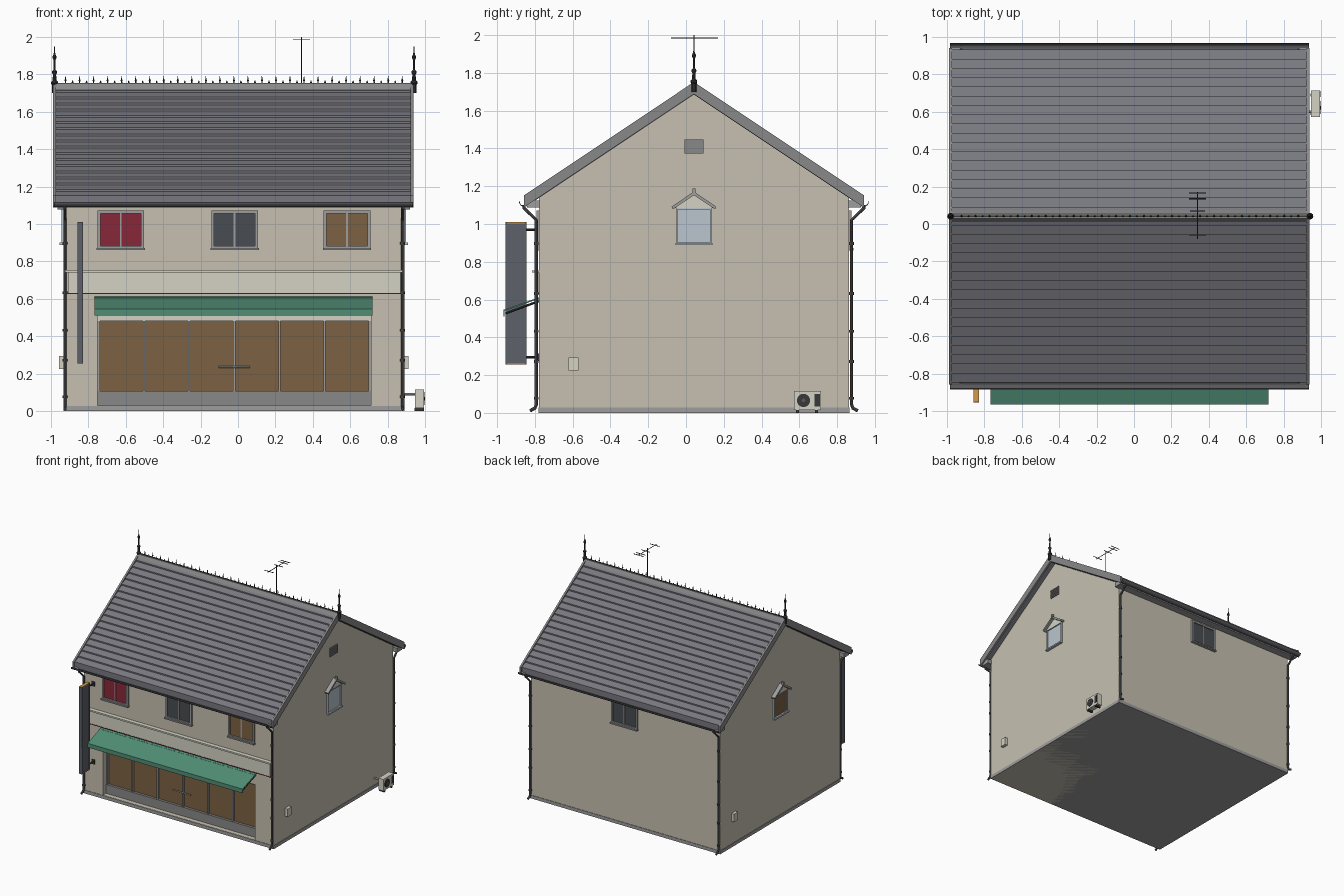
import bpy, bmesh, math
from mathutils import Vector

if "Cube" in bpy.data.objects:
    bpy.data.objects.remove(bpy.data.objects["Cube"])

C = 0.042                       # ridge line in y
X0, X1, Y0, Y1 = -0.93, 0.885, -0.778, 0.862   # wall faces
SLOPE = 0.667


def mat(name, r, g, b):
    m = bpy.data.materials.new(name)
    m.diffuse_color = (r, g, b, 1)
    m.use_nodes = True
    m.node_tree.nodes["Principled BSDF"].inputs["Base Color"].default_value = m.diffuse_color
    return m


WALL = mat("render_wall", 0.57, 0.53, 0.44)
CREAM = mat("cream", 0.66, 0.65, 0.55)
ROOF = mat("slate", 0.19, 0.19, 0.215)
TRIM = mat("trim_grey", 0.25, 0.25, 0.25)
FRAME = mat("frame_grey", 0.34, 0.34, 0.34)
DARK = mat("dark_iron", 0.04, 0.04, 0.045)
PIPE = mat("pipe_grey", 0.10, 0.10, 0.11)
GREEN = mat("awning_green", 0.08, 0.27, 0.18)
RED = mat("red", 0.25, 0.02, 0.04)
BROWN = mat("lit_brown", 0.20, 0.12, 0.055)
GLASS = mat("dark_glass", 0.065, 0.075, 0.085)
PALE = mat("pale_glass", 0.50, 0.56, 0.62)
SIGN = mat("sign_slate", 0.11, 0.12, 0.14)
ORANGE = mat("sign_edge", 0.65, 0.33, 0.07)


def finish(name, bm, m, smooth=False):
    bmesh.ops.recalc_face_normals(bm, faces=bm.faces)
    me = bpy.data.meshes.new(name)
    bm.to_mesh(me)
    bm.free()
    o = bpy.data.objects.new(name, me)
    bpy.context.collection.objects.link(o)
    me.materials.append(m)
    if smooth:
        bpy.ops.object.select_all(action='DESELECT')
        o.select_set(True)
        bpy.context.view_layer.objects.active = o
        bpy.ops.object.shade_smooth_by_angle()
    return o


def box(name, x0, x1, y0, y1, z0, z1, m):
    bm = bmesh.new()
    bmesh.ops.create_cube(bm, size=1)
    for v in bm.verts:
        v.co = ((x0 + x1) / 2 + v.co.x * (x1 - x0), (y0 + y1) / 2 + v.co.y * (y1 - y0),
                (z0 + z1) / 2 + v.co.z * (z1 - z0))
    return finish(name, bm, m)


def wbox(name, side, u0, u1, n0, n1, z0, z1, m):
    """Box placed on a wall: u along it, n outwards from it."""
    if side in ("front", "back"):
        a, b = (Y0 - n1, Y0 - n0) if side == "front" else (Y1 + n0, Y1 + n1)
        return box(name, u0, u1, a, b, z0, z1, m)
    a, b = (X0 - n1, X0 - n0) if side == "left" else (X1 + n0, X1 + n1)
    return box(name, a, b, u0, u1, z0, z1, m)


def prism(name, pts, x0, x1, m):
    """Extrude a (y, z) outline along x."""
    bm = bmesh.new()
    f = bm.faces.new([bm.verts.new((x0, y, z)) for y, z in pts])
    r = bmesh.ops.extrude_face_region(bm, geom=[f])
    vs = [g for g in r["geom"] if isinstance(g, bmesh.types.BMVert)]
    bmesh.ops.translate(bm, verts=vs, vec=(x1 - x0, 0, 0))
    return finish(name, bm, m)


def tube(name, paths, r, m, sides=8):
    """Round bars along polylines, mitred at the bends."""
    bm = bmesh.new()
    for path in paths:
        p = [Vector(q) for q in path]
        rings = []
        for i, q in enumerate(p):
            t = (p[min(i + 1, len(p) - 1)] - p[max(i - 1, 0)]).normalized()
            ref = Vector((1, 0, 0)) if abs(t.x) < 0.9 else Vector((0, 0, 1))
            a = t.cross(ref).normalized()
            b = t.cross(a)
            rings.append([bm.verts.new(q + r * (a * math.cos(k * math.tau / sides) + b * math.sin(k * math.tau / sides)))
                          for k in range(sides)])
        for g, h in zip(rings, rings[1:]):
            for k in range(sides):
                bm.faces.new((g[k], g[(k + 1) % sides], h[(k + 1) % sides], h[k]))
        bm.faces.new(rings[0])
        bm.faces.new(rings[-1])
    return finish(name, bm, m, True)


def lathe(name, prof, spots, m, sides=10):
    """Turn an (r, z) profile around a vertical axis at each spot."""
    bm = bmesh.new()
    for x, y in spots:
        rings = [[bm.verts.new((x + r * math.cos(k * math.tau / sides), y + r * math.sin(k * math.tau / sides), z))
                  for k in range(sides)] for r, z in prof]
        for g, h in zip(rings, rings[1:]):
            for k in range(sides):
                bm.faces.new((g[k], g[(k + 1) % sides], h[(k + 1) % sides], h[k]))
        bm.faces.new(rings[0])
        bm.faces.new(rings[-1])
    return finish(name, bm, m, True)


# walls with gables, shopfront recess cut out
ew = 1.70 - SLOPE * 0.82
walls = prism("walls", [(Y0, 0.0), (Y1, 0.0), (Y1, ew), (C, 1.70), (Y0, ew)], X0, X1, WALL)
cutter = box("shop_cutter", -0.75, 0.71, Y0 - 0.1, Y0 + 0.07, 0.03, 0.51, WALL)
mod = walls.modifiers.new("recess", 'BOOLEAN')
mod.operation, mod.object, mod.solver = 'DIFFERENCE', cutter, 'EXACT'
bpy.context.view_layer.objects.active = walls
bpy.ops.object.modifier_apply(modifier="recess")
bpy.data.objects.remove(cutter)
box("plinth", X0 - 0.004, X1 + 0.004, Y0 - 0.004, Y1 + 0.004, 0, 0.028, FRAME)

# roof slopes with stepped courses
N, D = 18, 0.89
for s, nm in ((-1, "front"), (1, "back")):
    pts = [(C, 1.685), (C, 1.735)]
    for i in range(N):
        d = D * (i + 1) / N
        z = 1.735 - SLOPE * d
        pts += [(C + s * d, z + 0.011), (C + s * d, z)]
    pts.append((C + s * D, 1.685 - SLOPE * D))
    prism("roof_" + nm, pts, -0.975, 0.925, ROOF)
    # eaves board and half-round gutter
    y = sorted((C + s * 0.815, C + s * 0.885))
    box("soffit_" + nm, -0.975, 0.925, y[0], y[1], 1.088, 1.125, FRAME)
    arc = [(math.pi * k / 8) for k in range(9)]
    g = [(C + s * 0.902 + 0.024 * math.cos(a), 1.118 - 0.026 * math.sin(a)) for a in arc]
    g += [(C + s * 0.902 + 0.020 * math.cos(a), 1.118 - 0.021 * math.sin(a)) for a in reversed(arc)]
    prism("gutter_" + nm, g, -0.985, 0.935, PIPE)

# bargeboards on both gables
for nm, a, b, o in (("left", -0.988, -0.972, 0), ("right", 0.922, 0.938, 0),
                    ("left_inner", -0.972, X0, 0.012), ("right_inner", X1, 0.922, 0.012)):
    t, u = 1.752 - o * 4, 1.688 + o
    prism("bargeboard_" + nm, [(C, t), (C + 0.9, t - SLOPE * 0.9), (C + 0.9, u - SLOPE * 0.9), (C, u),
                               (C - 0.9, u - SLOPE * 0.9), (C - 0.9, t - SLOPE * 0.9)], a, b, TRIM)

# ridge cap, cresting and finials
prism("ridge_cap", [(C - 0.03, 1.722), (C - 0.012, 1.75), (C + 0.012, 1.75), (C + 0.03, 1.722), (C, 1.73)],
      -0.98, 0.93, TRIM)
spikes = [(-0.922 + 0.075 * i, C) for i in range(25)]
lathe("ridge_spikes", [(0.004, 1.745), (0.003, 1.762), (0.006, 1.768), (0.003, 1.774), (0.0008, 1.792)], spikes, DARK, 6)
lathe("ridge_studs", [(0.004, 1.745), (0.005, 1.757), (0.001, 1.768)], [(x + 0.0375, C) for x, _ in spikes[:-1]], DARK, 6)
box("ridge_rail", -0.97, 0.93, C - 0.004, C + 0.004, 1.748, 1.755, DARK)
lathe("finials", [(0.014, 1.70), (0.014, 1.745), (0.018, 1.75), (0.018, 1.76), (0.010, 1.768), (0.009, 1.80),
                  (0.014, 1.808), (0.014, 1.815), (0.006, 1.825), (0.005, 1.875), (0.010, 1.885), (0.011, 1.895),
                  (0.005, 1.908), (0.003, 1.92), (0.001, 1.955)], [(-0.981, C), (0.941, C)], DARK)

# television aerial
bars = [[(0.34 - w, y, 1.985), (0.34 + w, y, 1.985)]
        for y, w in ((0.165, 0.045), (0.135, 0.045), (0.07, 0.04), (-0.06, 0.045))]
tube("aerial", bars + [[(0.34, C, 1.72), (0.34, C, 2.0)], [(0.34, -0.08, 1.985), (0.34, 0.17, 1.985)]], 0.0028, DARK, 6)

# corner downpipes with clips
for x, xn in ((-0.925, "left"), (0.88, "right")):
    for s, yn in ((-1, "front"), (1, "back")):
        path = [(0.90, 1.10), (0.90, 1.085), (0.834, 1.02), (0.834, 0.045), (0.842, 0.025), (0.868, 0.011)]
        tube(f"downpipe_{yn}_{xn}", [[(x, C + s * d, z) for d, z in path]], 0.009, PIPE)
        lathe(f"pipe_clips_{yn}_{xn}", [(0.013, 0), (0.013, 0.014)], [(x, C + s * 0.834)], PIPE).location.z = 0.07
        for z in (0.265, 0.425, 0.625, 0.89):
            lathe(f"pipe_clip_{yn}_{xn}", [(0.013, z), (0.013, z + 0.014)], [(x, C + s * 0.834)], PIPE)


def window(nm, side, u0, u1, z0, z1, glass, frame, split=True, w=0.016):
    """Framed window with sill and optional centre bar."""
    wbox(nm + "_glass", side, u0 + w, u1 - w, 0, 0.004, z0 + w, z1 - w, glass)
    for k, (a, b, c, d) in enumerate(((u0, u0 + w, z0, z1), (u1 - w, u1, z0, z1),
                                      (u0 + w, u1 - w, z0, z0 + w), (u0 + w, u1 - w, z1 - w, z1))):
        wbox(f"{nm}_frame_{k}", side, a, b, 0, 0.014, c, d, frame)
    wbox(nm + "_sill", side, u0 - 0.004, u1 + 0.004, 0, 0.024, z0 - 0.006, z0 + 0.005, frame)
    if split:
        m = (u0 + u1) / 2
        wbox(nm + "_bar", side, m - 0.005, m + 0.005, 0, 0.010, z0 + w, z1 - w, frame)


# upper windows
for nm, u, g in (("left", -0.627, RED), ("middle", -0.018, GLASS), ("right", 0.583, BROWN)):
    window("front_window_" + nm, "front", u - 0.125, u + 0.125, 0.867, 1.072, g, FRAME)
window("back_window", "back", -0.143, 0.107, 0.867, 1.072, GLASS, FRAME)

# gable windows under little pitched hoods, meter boxes
for side, g, my in (("right", PALE, -0.595), ("left", BROWN, 0.68)):
    window("gable_window_" + side, side, C - 0.093, C + 0.093, 0.895, 1.085, g, PALE, False, 0.007)
    a, b = (X1, X1 + 0.035) if side == "right" else (X0 - 0.035, X0)
    prism("window_hood_" + side, [(C - 0.118, 1.092), (C, 1.172), (C + 0.118, 1.092), (C + 0.112, 1.078),
                                  (C, 1.152), (C - 0.112, 1.078)], a, b, FRAME)
    a, b = (X1, X1 + 0.012) if side == "right" else (X0 - 0.012, X0)
    prism("hood_infill_" + side, [(C - 0.1, 1.086), (C + 0.1, 1.086), (C, 1.155)], a, b, CREAM)
    wbox("hood_knob_" + side, side, C - 0.007, C + 0.007, 0.02, 0.038, 1.15, 1.188, FRAME)
    wbox("meter_box_" + side, side, my - 0.027, my + 0.027, 0, 0.027, 0.225, 0.293, CREAM)

# louvred gable vent
wbox("vent", "right", C - 0.05, C + 0.05, 0, 0.008, 1.372, 1.447, TRIM)
for k in range(5):
    z = 1.38 + k * 0.013
    wbox(f"vent_slat_{k}", "right", C - 0.043, C + 0.043, 0.008, 0.013, z, z + 0.006, TRIM)

# shopfront set in the recess
wbox("shop_riser", "front", -0.75, 0.71, -0.07, -0.04, 0.03, 0.107, TRIM)
wbox("shop_glass", "front", -0.75, 0.71, -0.07, -0.062, 0.107, 0.482, BROWN)
wbox("shop_head", "front", -0.75, 0.71, -0.07, -0.04, 0.482, 0.51, CREAM)
for k in range(7):
    u = -0.744 + k * 1.448 / 6
    wbox(f"shop_mullion_{k}", "front", u - 0.006, u + 0.006, -0.065, -0.045, 0.107, 0.482, FRAME)
tube("door_handle", [[(-0.105, Y0 + 0.035, 0.235), (0.065, Y0 + 0.035, 0.235)]], 0.005, CREAM)

# fascia sign panel and cornice
wbox("fascia_panel", "front", -0.908, 0.868, 0, 0.025, 0.632, 0.742, CREAM)
wbox("fascia_cornice", "front", -0.925, 0.88, 0, 0.036, 0.742, 0.755, CREAM)
wbox("fascia_red_line", "front", -0.908, 0.868, 0, 0.027, 0.626, 0.632, RED)

# awning with valance, roller and arms
prism("awning", [(Y0, 0.612), (-0.965, 0.546), (-0.965, 0.51), (-0.960, 0.51), (-0.960, 0.540), (Y0, 0.604)],
      -0.767, 0.72, GREEN)
tube("awning_roller", [[(-0.765, Y0 - 0.012, 0.598), (0.718, Y0 - 0.012, 0.598)]], 0.011, GREEN)
tube("awning_arms", [[(x, Y0, 0.592), (x, -0.957, 0.526)] for x in (-0.757, 0.71)], 0.006, DARK)

# projecting blade sign on two brackets
box("blade_sign", -0.855, -0.831, -0.948, -0.852, 0.262, 1.003, SIGN)
for k, (a, b, c, d) in enumerate(((-0.955, -0.948, 0.255, 1.01), (-0.852, -0.845, 0.255, 1.01),
                                  (-0.948, -0.852, 0.255, 0.262), (-0.948, -0.852, 1.003, 1.01))):
    box(f"blade_edge_{k}", -0.857, -0.829, a, b, c, d, ORANGE if k > 1 else SIGN)
    for x in (-0.857, -0.831):
        box(f"blade_trim_{k}", x, x + 0.002, a, b, c, d, ORANGE)
tube("blade_brackets", [[(-0.843, -0.85, z), (-0.843, Y0, z)] for z in (0.97, 0.295)], 0.006, DARK)
for z in (0.97, 0.295):
    wbox("bracket_plate", "front", -0.858, -0.828, 0, 0.006, z - 0.02, z + 0.02, DARK)

# air conditioner
box("aircon_case", 0.946, 0.994, 0.572, 0.714, 0.015, 0.116, CREAM)
box("aircon_grille", 0.99, 0.997, 0.68, 0.71, 0.035, 0.10, DARK)
tube("aircon_fan_ring", [[(0.99, 0.622, 0.066), (0.998, 0.622, 0.066)]], 0.035, DARK, 20)
tube("aircon_fan_hub", [[(0.99, 0.622, 0.066), (1.0, 0.622, 0.066)]], 0.010, PIPE, 12)
for y in (0.59, 0.69):
    box("aircon_foot", 0.944, 0.994, y - 0.008, y + 0.008, 0, 0.015, DARK)
tube("aircon_pipe", [[(X1, 0.60, 0.09), (0.95, 0.60, 0.09)]], 0.007, CREAM)
